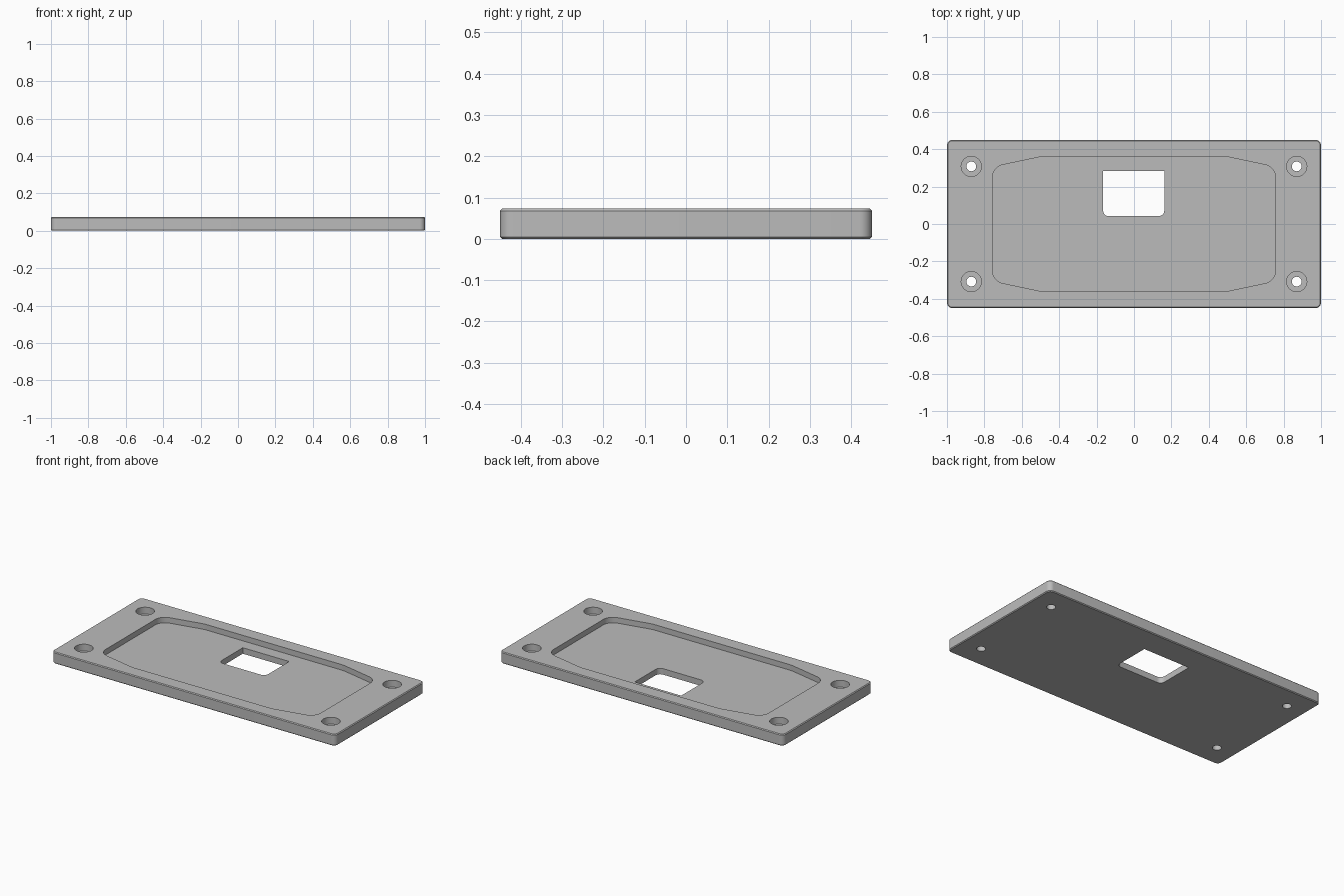
import bpy, bmesh, math
from mathutils import Vector

if "Cube" in bpy.data.objects:
    bpy.data.objects.remove(bpy.data.objects["Cube"])

T = 0.073          # plate thickness
FLOOR = 0.038      # height of the recess floor
BORE = 0.03        # height of the counterbore floor
CH = 0.005         # edge chamfer


def rounded(corners, steps=8):
    """Outline with each corner (x, y, radius) rounded by a tangent arc."""
    pts = []
    n = len(corners)
    for i, (x, y, r) in enumerate(corners):
        p = Vector((x, y))
        if r == 0:
            pts.append(p)
            continue
        a = (Vector(corners[i - 1][:2]) - p).normalized()
        b = (Vector(corners[(i + 1) % n][:2]) - p).normalized()
        half = a.angle(b) / 2
        c = p + (a + b).normalized() * (r / math.sin(half))
        s = p + a * (r / math.tan(half)) - c
        e = p + b * (r / math.tan(half)) - c
        sweep = math.pi - 2 * half
        for k in range(steps + 1):
            t = k / steps
            v = (s * math.sin((1 - t) * sweep) + e * math.sin(t * sweep)) / math.sin(sweep)
            pts.append(c + v)
    return pts


def circle(x, y, r, n=32):
    return [Vector((x + r * math.cos(2 * math.pi * i / n),
                    y + r * math.sin(2 * math.pi * i / n))) for i in range(n)]


def loft(name, layers):
    """Closed solid from stacked outlines, each (outline, z)."""
    bm = bmesh.new()
    rings = [[bm.verts.new((p.x, p.y, z)) for p in pts] for pts, z in layers]
    n = len(rings[0])
    for lo, hi in zip(rings, rings[1:]):
        for i in range(n):
            j = (i + 1) % n
            bm.faces.new((lo[i], lo[j], hi[j], hi[i]))
    bm.faces.new(rings[0][::-1])
    bm.faces.new(rings[-1])
    bmesh.ops.recalc_face_normals(bm, faces=bm.faces)
    me = bpy.data.meshes.new(name)
    bm.to_mesh(me)
    bm.free()
    ob = bpy.data.objects.new(name, me)
    bpy.context.collection.objects.link(ob)
    return ob


def slab(inset):
    x, y, r = 1 - inset, 0.45 - inset, 0.03 - inset
    return rounded([(-x, -y, r), (x, -y, r), (x, y, r), (-x, y, r)])


# Base plate with chamfered rims
plate = loft("mounting_plate", [(slab(CH), 0), (slab(0), CH),
                                (slab(0), T - CH), (slab(CH), T)])

# Shallow recess with tapered ends
quarter = [(0.757, 0.305, 0.07), (0.49, 0.361, 0.15)]
upper = quarter + [(-x, y, r) for x, y, r in quarter[::-1]]
lower = [(-x, -y, r) for x, y, r in upper]
cutters = [loft("recess_cutter", [(rounded(upper + lower), FLOOR),
                                  (rounded(upper + lower), T + 0.1)])]

# Window through the floor, rounded at its front corners
window = rounded([(-0.165, 0.042, 0.03), (0.162, 0.042, 0.03),
                  (0.162, 0.284, 0), (-0.165, 0.284, 0)])
cutters.append(loft("window_cutter", [(window, -0.1), (window, T + 0.1)]))

# Counterbored screw holes
for sx in (-1, 1):
    for sy in (-1, 1):
        x, y = sx * 0.87, sy * 0.308
        small, big = circle(x, y, 0.026), circle(x, y, 0.054)
        cutters.append(loft("screw_hole_cutter", [(small, -0.1), (small, BORE),
                                                  (big, BORE), (big, T + 0.1)]))

# Cut everything out of the plate
bpy.context.view_layer.objects.active = plate
plate.select_set(True)
for c in cutters:
    c.hide_render = True
    c.select_set(False)
    mod = plate.modifiers.new("cut", 'BOOLEAN')
    mod.operation = 'DIFFERENCE'
    mod.solver = 'EXACT'
    mod.object = c
    bpy.ops.object.modifier_apply(modifier=mod.name)
    bpy.data.objects.remove(c)

# Colour and shading
grey = bpy.data.materials.new("plain grey")
grey.diffuse_color = (0.5, 0.5, 0.5, 1)
grey.use_nodes = True
grey.node_tree.nodes["Principled BSDF"].inputs["Base Color"].default_value = grey.diffuse_color
plate.data.materials.clear()
plate.data.materials.append(grey)
bpy.ops.object.shade_smooth_by_angle(angle=math.radians(30))
